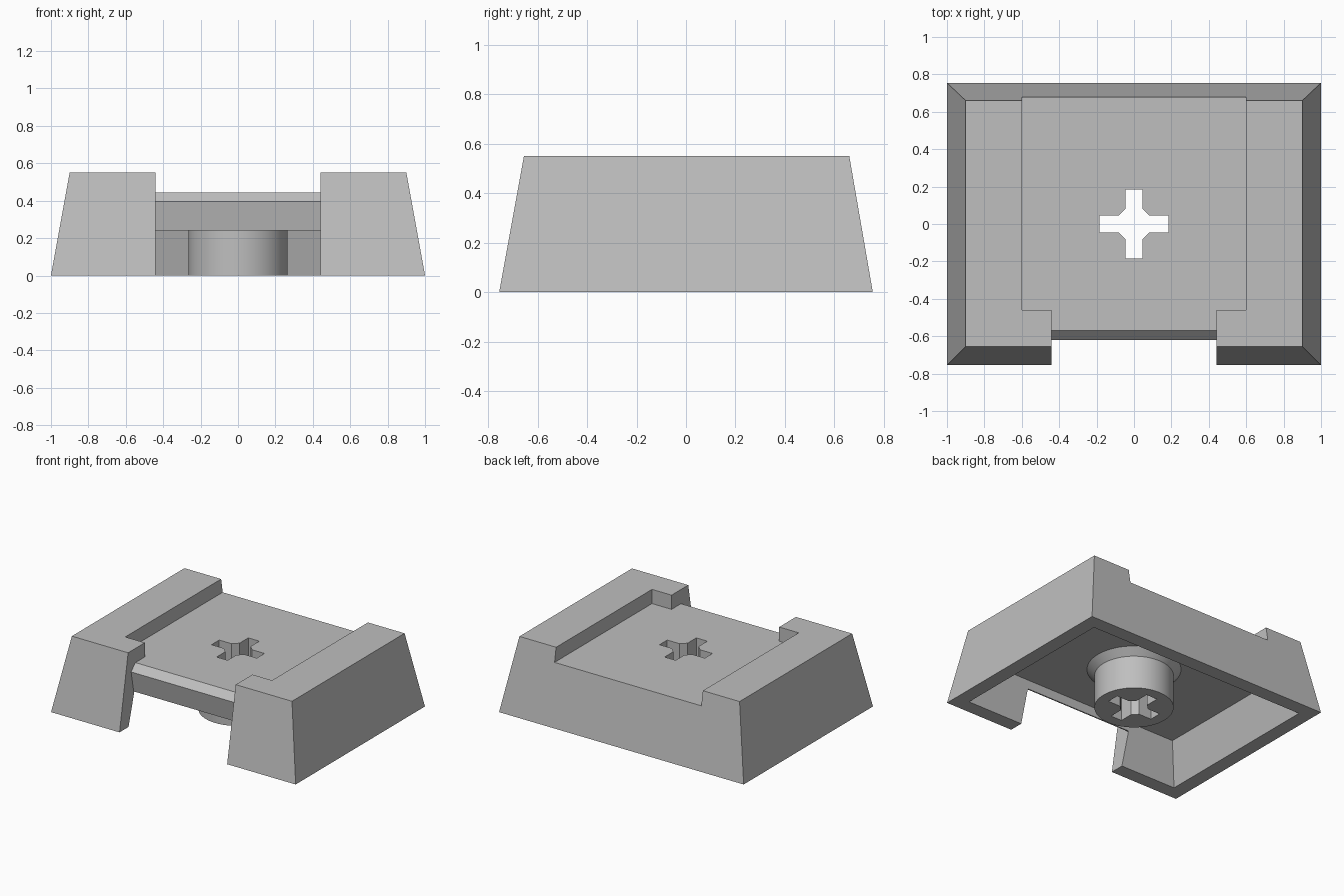
import bpy
import bmesh
import math

cube = bpy.data.objects.get("Cube")
if cube:
    bpy.data.objects.remove(cube, do_unlink=True)

# Single flat colour
grey = bpy.data.materials.new("light_grey")
grey.use_nodes = True
colour = (0.52, 0.52, 0.52, 1)
grey.diffuse_color = colour
grey.node_tree.nodes["Principled BSDF"].inputs["Base Color"].default_value = colour


def loft(name, rings):
    """Closed solid skinned through rings of equal point count, capped at both ends."""
    bm = bmesh.new()
    loops = [[bm.verts.new(p) for p in ring] for ring in rings]
    n = len(loops[0])
    for low, high in zip(loops, loops[1:]):
        for i in range(n):
            j = (i + 1) % n
            bm.faces.new((low[i], low[j], high[j], high[i]))
    bm.faces.new(loops[0][::-1])
    bm.faces.new(loops[-1])
    bmesh.ops.recalc_face_normals(bm, faces=bm.faces)
    mesh = bpy.data.meshes.new(name)
    bm.to_mesh(mesh)
    bm.free()
    mesh.materials.append(grey)
    obj = bpy.data.objects.new(name, mesh)
    bpy.context.scene.collection.objects.link(obj)
    return obj


def rect(x, front, back, z):
    return [(-x, front, z), (x, front, z), (x, back, z), (-x, back, z)]


def circle(r, z, n=64):
    return [(r * math.cos(a), r * math.sin(a), z)
            for a in (math.tau * i / n for i in range(n))]


def prism(name, outline, low, high):
    return loft(name, [[(x, y, z) for x, y in outline] for z in (low, high)])


def activate(obj):
    bpy.ops.object.select_all(action='DESELECT')
    obj.select_set(True)
    bpy.context.view_layer.objects.active = obj


def cut(obj, cutter):
    cutter.hide_render = True
    activate(obj)
    mod = obj.modifiers.new("cut", 'BOOLEAN')
    mod.operation = 'DIFFERENCE'
    mod.solver = 'EXACT'
    mod.object = cutter
    bpy.ops.object.modifier_apply(modifier=mod.name)


CEILING, FLOOR = 0.295, 0.445

# Tapered outer block
body = loft("cap_body", [rect(1, -0.755, 0.755, 0), rect(0.9, -0.655, 0.66, 0.55)])

# Tapered hollow underneath
hollow = loft("hollow_cutter", [rect(0.924, -0.679, 0.679, -0.1),
                                rect(0.81, -0.565, 0.565, CEILING)])

# Recessed top, open at the back and narrower at the front
half = [(0.44, -1), (0.44, -0.46), (0.6, -0.46), (0.6, 1)]
recess = prism("recess_cutter", half + [(-x, y) for x, y in reversed(half)], FLOOR, 0.8)

# Front opening, leaving a bevelled lip on the plate
lip = [(-1, -0.1), (-0.55, -0.1), (-0.55, 0.24), (-0.59, 0.24),
       (-0.62, 0.395), (-0.57, FLOOR), (-0.57, 0.5), (-1, 0.5)]
opening = loft("opening_cutter", [[(x, y, z) for y, z in lip] for x in (-0.44, 0.44)])

# Cross-shaped hole through plate and stem
cross = []
arm = [(0.185, 0.045), (0.083, 0.045), (0.045, 0.083), (0.045, 0.185)]
for turn in range(4):
    cross += arm
    arm = [(-y, x) for x, y in arm]
socket = prism("socket_cutter", cross, -0.2, 0.7)

for cutter in (hollow, recess, opening, socket):
    cut(body, cutter)

# Round mounting stem, flared where it meets the plate
stem = loft("stem", [circle(0.265, 0), circle(0.265, 0.245), circle(0.315, CEILING)])
cut(stem, socket)
activate(stem)
bpy.ops.object.shade_smooth_by_angle(angle=math.radians(30))

for cutter in (hollow, recess, opening, socket):
    bpy.data.objects.remove(cutter, do_unlink=True)
